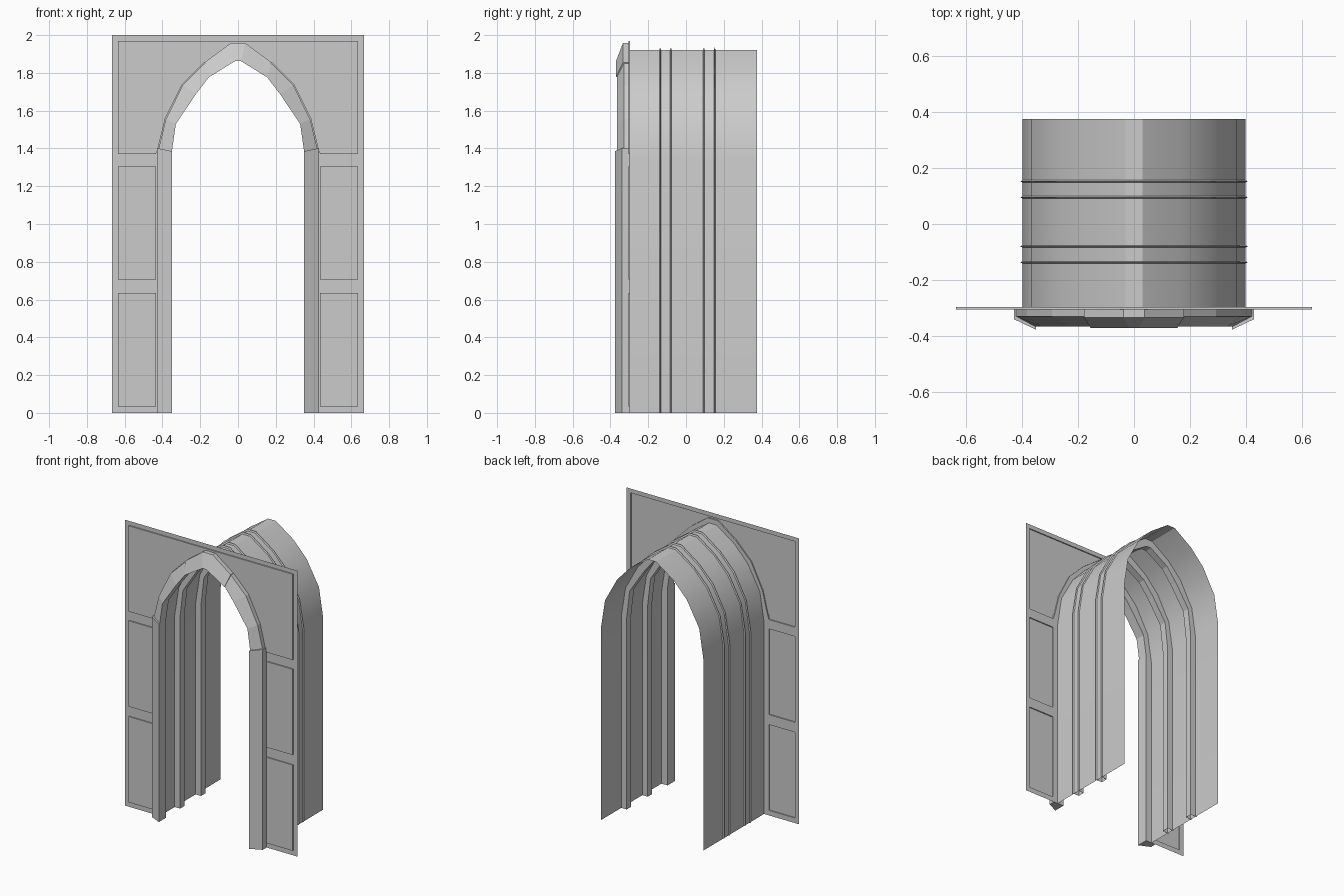
import bpy
import bmesh
from mathutils import Vector

cube = bpy.data.objects.get("Cube")
if cube:
    bpy.data.objects.remove(cube, do_unlink=True)

# One plain grey for everything
grey = bpy.data.materials.new("plain_grey")
grey.use_nodes = True
grey.diffuse_color = (0.6, 0.6, 0.6, 1)
grey.node_tree.nodes["Principled BSDF"].inputs["Base Color"].default_value = (0.6, 0.6, 0.6, 1)

# Right half of the pointed arch (x, z), springing to crown
OUTER = [(0.42, 1.40), (0.382, 1.555), (0.292, 1.736), (0.176, 1.851), (0.037, 1.952)]
INNER = [(0.35, 1.385), (0.329, 1.53), (0.223, 1.687), (0.154, 1.777), (0.016, 1.862)]
FRAME_Y, INSET_Y, BACK_Y = -0.296, -0.304, 0.375
SHEET, LIP, RIB = 0.33, 0.2, 0.92      # depth between outer (0) and inner (1) arch


def half_arch(t, spring=None):
    pts = [Vector(a).lerp(Vector(b), t) for a, b in zip(OUTER, INNER)]
    if spring:
        pts[0].y = spring
    return pts


def mirrored(pts):
    return list(pts) + [Vector((-p[0], p[1])) for p in reversed(pts)]


def full_arch(t, spring=1.34):
    pts = half_arch(t, spring)
    return mirrored([Vector((pts[0].x, 0))] + pts)


def finish(name, bm, smooth=False):
    mesh = bpy.data.meshes.new(name)
    bm.to_mesh(mesh)
    bm.free()
    mesh.materials.append(grey)
    obj = bpy.data.objects.new(name, mesh)
    bpy.context.collection.objects.link(obj)
    if smooth:
        bpy.ops.object.select_all(action="DESELECT")
        obj.select_set(True)
        bpy.context.view_layer.objects.active = obj
        bpy.ops.object.shade_smooth_by_angle(angle=0.5)
    return obj


def loft(name, rails, caps=False, smooth=False):
    """Skin between rails; each rail is (y, list of x-z points)."""
    bm = bmesh.new()
    rows = [[bm.verts.new((p[0], y, p[1])) for p in pts] for y, pts in rails]
    for a, b in zip(rows, rows[1:]):
        for i in range(len(a) - 1):
            bm.faces.new((a[i], a[i + 1], b[i + 1], b[i]))
    if caps:
        bm.faces.new([r[0] for r in rows])
        bm.faces.new([r[-1] for r in reversed(rows)])
    bmesh.ops.recalc_face_normals(bm, faces=bm.faces)
    return finish(name, bm, smooth)


def add_loop(bm, pts, y):
    verts = [bm.verts.new((p[0], y, p[1])) for p in pts]
    edges = [bm.edges.new((v, verts[i - 1])) for i, v in enumerate(verts)]
    return verts, edges


def fill(bm, edges):
    made = bmesh.ops.triangle_fill(bm, edges=edges, use_beauty=True, normal=(0, -1, 0))
    faces = [f for f in made["geom"] if isinstance(f, bmesh.types.BMFace)]
    for f in faces:
        f.normal_update()
        if f.normal.y > 0:
            f.normal_flip()


# Outlines of the raised panels
def box(x0, x1, z0, z1):
    return [(x0, z0), (x1, z0), (x1, z1), (x0, z1)]


arch_edge = [Vector((0.435, 1.37))] + [p + Vector((0.003, 0.003)) for p in half_arch(0)]
panels = {"upper_panel": mirrored([Vector((0.635, 1.97)), Vector((0.635, 1.37))] + arch_edge)}
for side, label in ((1, "left"), (-1, "right")):
    for z0, z1, level in ((0.035, 0.635), (0.705, 1.305)) and ((0.035, 0.635, "lower"), (0.705, 1.305, "middle")):
        panels[f"{label}_{level}_panel"] = box(side * 0.435, side * 0.635, z0, z1)

# Flat front wall with the doorway and panel openings
bm = bmesh.new()
outline = mirrored([Vector((0.667, 2.0)), Vector((0.667, 0))] + full_arch(SHEET)[:6])
edges = add_loop(bm, outline, FRAME_Y)[1]
for pts in panels.values():
    edges += add_loop(bm, pts, FRAME_Y)[1]
fill(bm, edges)
finish("front_wall", bm)

# Raised panels with their thin side walls
for name, pts in panels.items():
    bm = bmesh.new()
    front, edges = add_loop(bm, pts, INSET_Y)
    fill(bm, edges)
    back = add_loop(bm, pts, FRAME_Y)[0]
    for i in range(len(front)):
        bm.faces.new((front[i - 1], front[i], back[i], back[i - 1]))
    bmesh.ops.recalc_face_normals(bm, faces=bm.faces)
    finish(name, bm)

# Vault sheet
loft("vault", [(FRAME_Y, full_arch(SHEET)), (BACK_Y, full_arch(SHEET))], smooth=True)

# Two channel ribs standing inside the vault, lips showing outside
for name, y0, y1 in (("front_rib", -0.137, -0.080), ("rear_rib", 0.095, 0.152)):
    section = [(y0 - 0.004, SHEET), (y0, LIP), (y0 + 0.004, SHEET), (y0 + 0.004, RIB),
               (y1 - 0.004, RIB), (y1 - 0.004, SHEET), (y1, LIP), (y1 + 0.004, SHEET)]
    loft(name, [(y, full_arch(t)) for y, t in section])


# Front moulding: posts, haunches and crown
def moulding(name, path, swell):
    loft(name, [(FRAME_Y, path(-swell)), (-0.329 - swell / 12, path(-swell)),
                (-0.366 - swell / 12, path(1)), (FRAME_Y, path(1)),
                (FRAME_Y, path(SHEET))], caps=True)


def flip(path, side):
    return lambda t: [(side * p[0], p[1]) for p in path(t)]


def post(t):
    top = half_arch(t)[0]
    return [(top.x, 0), (top.x, top.y)]


for side, label in ((1, "left"), (-1, "right")):
    moulding(label + "_post", flip(post, side), 0.12)
    moulding(label + "_haunch", flip(lambda t: half_arch(t)[:4], side), 0)
moulding("crown", lambda t: mirrored(half_arch(t)[3:]), 0.06)
